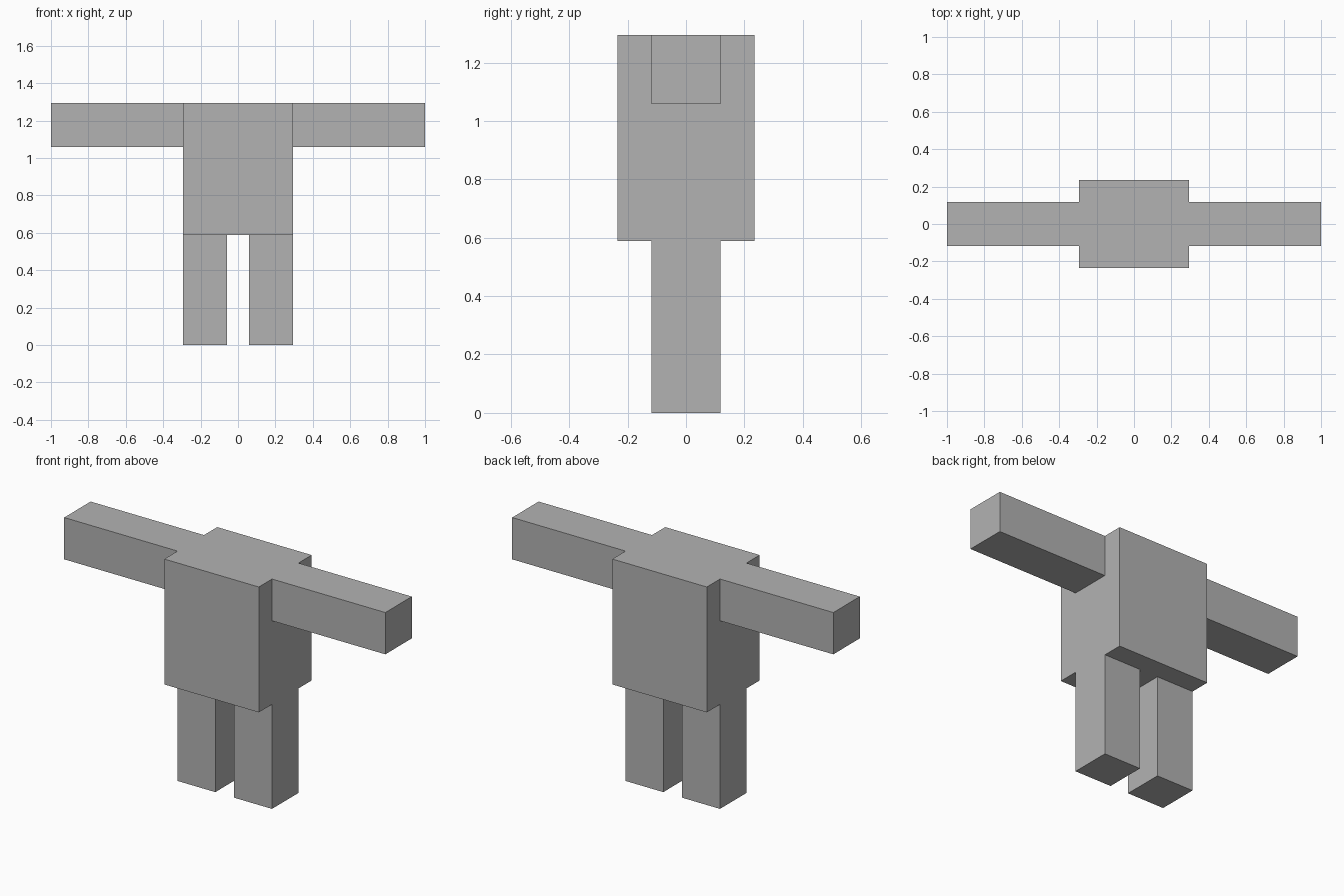
import bpy

cube = bpy.data.objects.get("Cube")
if cube:
    bpy.data.objects.remove(cube, do_unlink=True)

U = 2 / 34  # one block unit: the arm span is 34 units

# Single plain grey
grey = bpy.data.materials.new("plain_grey")
grey.use_nodes = True
colour = (0.45, 0.45, 0.45, 1)
grey.diffuse_color = colour
grey.node_tree.nodes["Principled BSDF"].inputs["Base Color"].default_value = colour


def box(name, centre, size):
    """Flat-shaded box, centre and size in block units."""
    bpy.ops.mesh.primitive_cube_add(size=1, location=[c * U for c in centre])
    ob = bpy.context.object
    ob.name = ob.data.name = name
    ob.scale = [s * U for s in size]
    bpy.ops.object.transform_apply(location=False, rotation=False, scale=True)
    ob.data.materials.append(grey)
    return ob


# Torso on top of the legs
box("torso", (0, 0, 16), (10, 8, 12))

# Mirrored limbs: arms straight out from the shoulders, legs flush with the torso sides
for side, s in (("left", 1), ("right", -1)):
    box(side + "_arm", (s * 11, 0, 20), (12, 4, 4))
    box(side + "_leg", (s * 3, 0, 5), (4, 4, 10))
